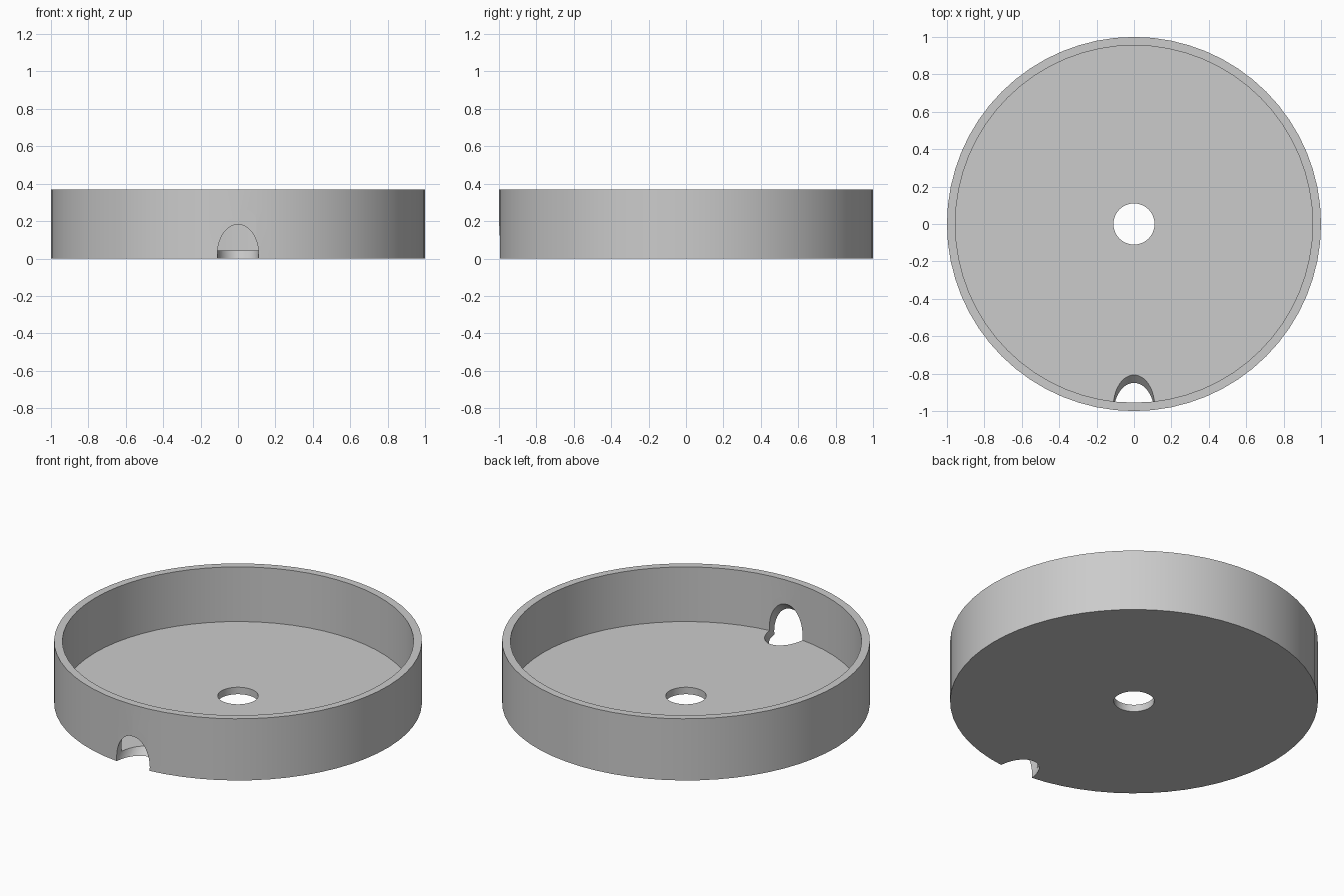
import bpy, bmesh, math
from mathutils import Matrix

if "Cube" in bpy.data.objects:
    bpy.data.objects.remove(bpy.data.objects["Cube"], do_unlink=True)

SEGMENTS = 64
HEIGHT, FLOOR = 0.37, 0.042
OUTER, INNER, HOLE = 1.0, 0.955, 0.11

grey = bpy.data.materials.new("plain grey")
grey.use_nodes = True
grey.diffuse_color = (0.6, 0.6, 0.6, 1)
grey.node_tree.nodes["Principled BSDF"].inputs["Base Color"].default_value = (0.6, 0.6, 0.6, 1)


def add_object(name, bm):
    bmesh.ops.recalc_face_normals(bm, faces=bm.faces)
    mesh = bpy.data.meshes.new(name)
    bm.to_mesh(mesh)
    bm.free()
    mesh.materials.append(grey)
    obj = bpy.data.objects.new(name, mesh)
    bpy.context.collection.objects.link(obj)
    return obj


# Round tray: closed wall and floor section revolved around the central hole
bm = bmesh.new()
section = [(HOLE, 0), (OUTER, 0), (OUTER, HEIGHT), (INNER, HEIGHT), (INNER, FLOOR), (HOLE, FLOOR)]
rings = []
for i in range(SEGMENTS):
    a = 2 * math.pi * i / SEGMENTS
    rings.append([bm.verts.new((r * math.cos(a), r * math.sin(a), z)) for r, z in section])
for i, ring in enumerate(rings):
    after = rings[(i + 1) % SEGMENTS]
    for j in range(len(section)):
        k = (j + 1) % len(section)
        bm.faces.new((ring[j], after[j], after[k], ring[k]))
tray = add_object("round_tray", bm)

# Slanted drill through the front bottom corner for the cable notch
bm = bmesh.new()
bmesh.ops.create_cone(bm, cap_ends=True, segments=SEGMENTS, radius1=1, radius2=1, depth=0.9)
bm.transform(Matrix.Translation((0, -1, 0.015))
             @ Matrix.Rotation(math.radians(-45), 4, "X")
             @ Matrix.Diagonal((0.11, 0.117, 1, 1)))
drill = add_object("notch_cutter", bm)
drill.hide_render = True

cut = tray.modifiers.new("cable notch", "BOOLEAN")
cut.operation = "DIFFERENCE"
cut.solver = "EXACT"
cut.object = drill

bpy.ops.object.select_all(action="DESELECT")
tray.select_set(True)
bpy.context.view_layer.objects.active = tray
bpy.ops.object.modifier_apply(modifier=cut.name)
bpy.data.objects.remove(drill, do_unlink=True)
bpy.ops.object.shade_smooth_by_angle(angle=math.radians(30))
